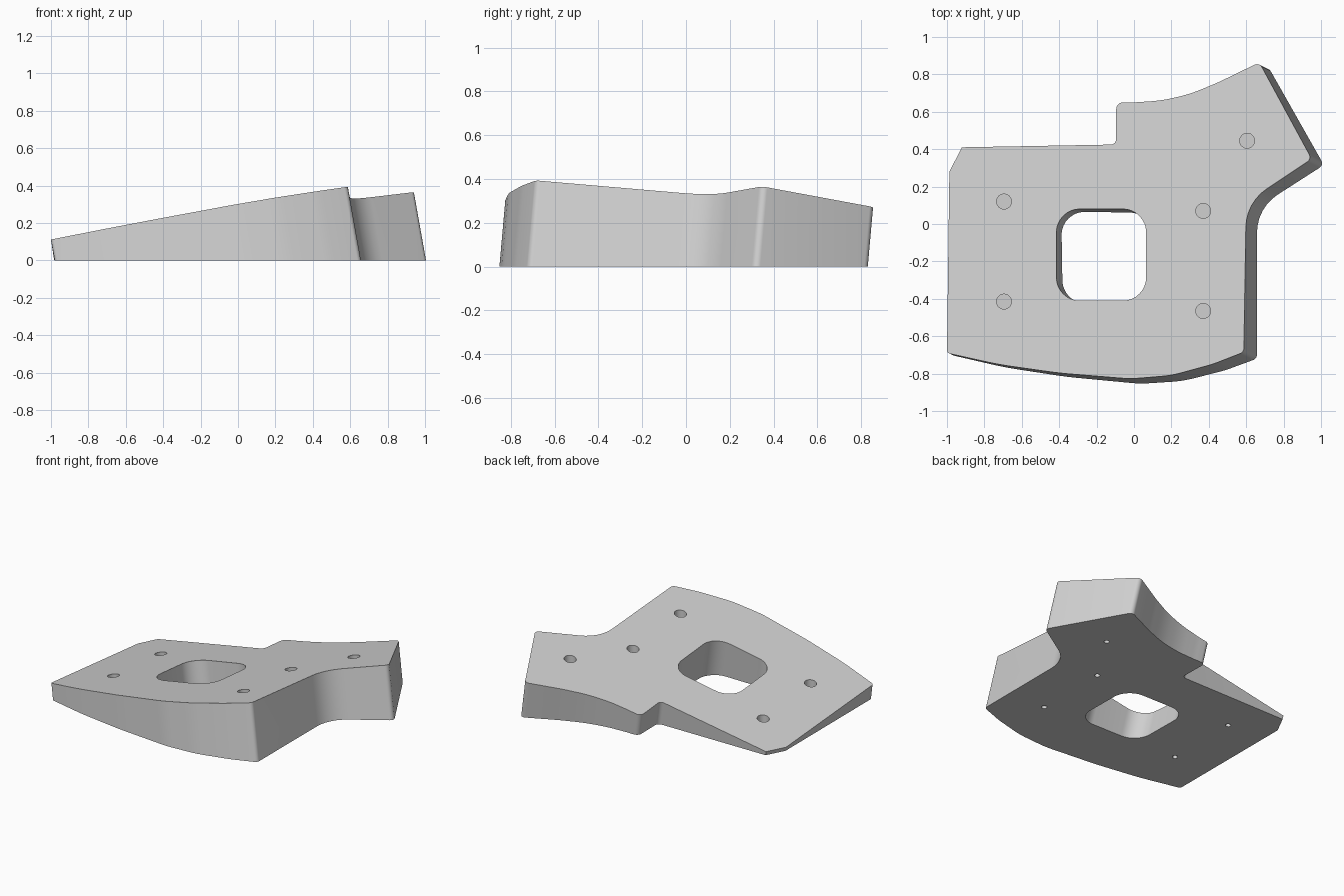
import bpy, bmesh, math
from mathutils import Vector

cube = bpy.data.objects.get("Cube")
if cube:
    bpy.data.objects.remove(cube, do_unlink=True)

grey = bpy.data.materials.new("plain_grey")
grey.use_nodes = True
colour = (0.63, 0.63, 0.63, 1)
grey.diffuse_color = colour
grey.node_tree.nodes["Principled BSDF"].inputs["Base Color"].default_value = colour

# The top is a tilted plane; the walls run square to it
SLOPE_X, SLOPE_Y, HEIGHT = 0.178, -0.089, 0.228
NORMAL = Vector((-SLOPE_X, -SLOPE_Y, 1))


def top_z(x, y):
    return HEIGHT + SLOPE_X * x + SLOPE_Y * y


def rounded(points, steps):
    """Replace each (x, y, radius) corner with an arc."""
    out = []
    for i, (x, y, r) in enumerate(points):
        p = Vector((x, y))
        if not r:
            out.append(p)
            continue
        a = (Vector(points[i - 1][:2]) - p).normalized()
        b = (Vector(points[(i + 1) % len(points)][:2]) - p).normalized()
        half = math.acos(max(-1, min(1, a.dot(b)))) / 2
        centre = p + (a + b).normalized() * r / math.sin(half)
        start = p + a * r / math.tan(half) - centre
        end = p + b * r / math.tan(half) - centre
        for k in range(steps + 1):
            out.append(centre + start.lerp(end, k / steps).normalized() * r)
    return out


def loft(name, upper, lower):
    """Closed solid between two matching rings."""
    bm = bmesh.new()
    top = [bm.verts.new(p) for p in upper]
    low = [bm.verts.new(p) for p in lower]
    bm.faces.new(top)
    bm.faces.new(low[::-1])
    for i in range(len(top)):
        j = (i + 1) % len(top)
        bm.faces.new((low[i], low[j], top[j], top[i]))
    bmesh.ops.recalc_face_normals(bm, faces=bm.faces)
    mesh = bpy.data.meshes.new(name)
    bm.to_mesh(mesh)
    bm.free()
    obj = bpy.data.objects.new(name, mesh)
    bpy.context.collection.objects.link(obj)
    mesh.materials.append(grey)
    return obj


def slanted_prism(name, outline, extra=0.0):
    tops = [Vector((p.x, p.y, top_z(p.x, p.y))) for p in outline]
    return loft(name, [t + NORMAL * extra for t in tops],
                [t - NORMAL * (t.z + extra) for t in tops])


def upright_hole(name, x, y, r, z0, z1):
    ring = [(x + r * math.cos(k * math.tau / 24), y + r * math.sin(k * math.tau / 24))
            for k in range(24)]
    return loft(name, [(*p, z1) for p in ring], [(*p, z0) for p in ring])


def cut(body, cutter):
    cutter.hide_render = True
    mod = body.modifiers.new("cut", "BOOLEAN")
    mod.operation = "DIFFERENCE"
    mod.solver = "EXACT"
    mod.object = cutter
    bpy.context.view_layer.objects.active = body
    bpy.ops.object.modifier_apply(modifier=mod.name)
    bpy.data.objects.remove(cutter, do_unlink=True)


# Wedge body: bowed front, notched back, angled arm at the back left
outline = [
    (-1, -.69, .02), (-.72, -.752, 2), (-.4, -.797, 2), (-.02, -.828, .6),
    (.2, -.81, .6), (.42, -.75, .6), (.587, -.685, .03), (.6, .115, .25),
    (.95, .348, .03), (.67, .864, .03), (.45, .757, .8), (.3, .695, .8),
    (.15, .66, .8), (0, .65, .6), (-.095, .65, .035), (-.095, .425, .03),
    (-.92, .41, 0), (-.987, .28, 0),
]
body = slanted_prism("wedge_plate", rounded(outline, 6))

# Central rounded opening
opening = [(-.415, -.41, .125), (.065, -.41, .125), (.065, .08, .125), (-.415, .08, .125)]
cut(body, slanted_prism("opening_cutter", rounded(opening, 10), 0.1))

# Screw pockets from above, small pilot holes from below
for x, y in [(-.695, .12), (-.695, -.415), (.37, .07), (.37, -.465), (.605, .445)]:
    cut(body, upright_hole("pocket_cutter", x, y, .04, .045, .6))
    cut(body, upright_hole("pilot_cutter", x, y, .018, -.1, .025))

bpy.ops.object.select_all(action="DESELECT")
body.select_set(True)
bpy.context.view_layer.objects.active = body
bpy.ops.object.shade_smooth_by_angle(angle=math.radians(30))
